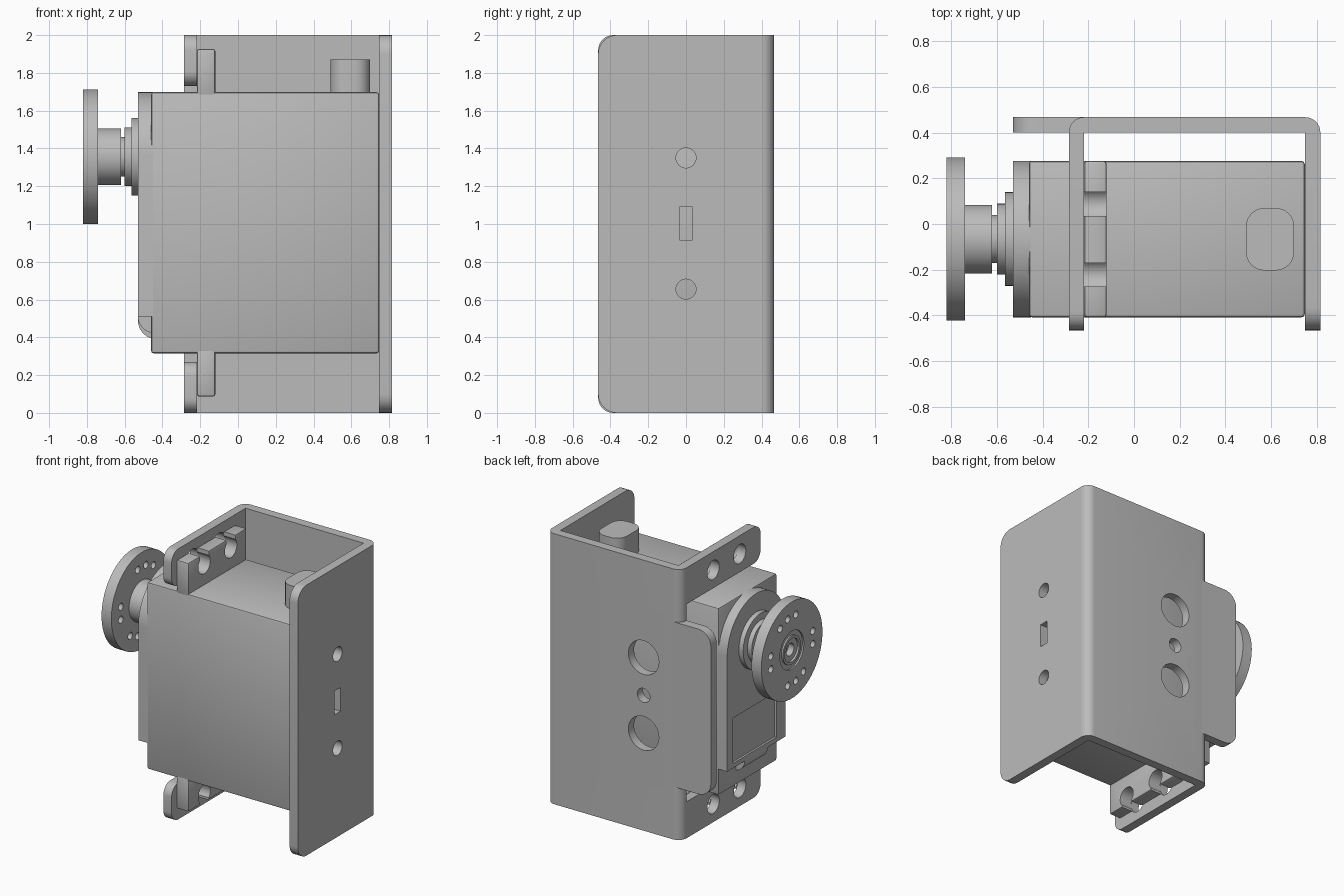
import bpy, bmesh, math

if "Cube" in bpy.data.objects:
    bpy.data.objects.remove(bpy.data.objects["Cube"])

grey = bpy.data.materials.new("light_grey")
grey.diffuse_color = (0.5, 0.5, 0.5, 1)
grey.use_nodes = True
grey.node_tree.nodes["Principled BSDF"].inputs["Base Color"].default_value = grey.diffuse_color
AY, AZ = -0.066, 1.356            # output shaft axis (y, z)


def finish(name, bm):
    bmesh.ops.recalc_face_normals(bm, faces=bm.faces)
    me = bpy.data.meshes.new(name)
    bm.to_mesh(me)
    bm.free()
    ob = bpy.data.objects.new(name, me)
    me.materials.append(grey)
    bpy.context.collection.objects.link(ob)
    return ob


def activate(ob):
    bpy.ops.object.select_all(action='DESELECT')
    ob.select_set(True)
    bpy.context.view_layer.objects.active = ob


def prism(name, pts, axis, a, b):
    """Extrude a 2D outline along an axis from a to b."""
    place = {'x': lambda u, v, w: (w, u, v),
             'y': lambda u, v, w: (u, w, v),
             'z': lambda u, v, w: (u, v, w)}[axis]
    bm = bmesh.new()
    lo, hi = [[bm.verts.new(place(u, v, w)) for u, v in pts] for w in (a, b)]
    bm.faces.new(lo)
    bm.faces.new(hi)
    n = len(pts)
    for i in range(n):
        j = (i + 1) % n
        bm.faces.new((lo[i], lo[j], hi[j], hi[i]))
    return finish(name, bm)


def arc(u, v, r, a0, a1, n=8):
    return [(u + r * math.cos(math.radians(a0 + (a1 - a0) * i / n)),
             v + r * math.sin(math.radians(a0 + (a1 - a0) * i / n))) for i in range(n + 1)]


def circle(u, v, r, n=32):
    return arc(u, v, r, 0, 360, n)[:-1]


def rrect(u0, u1, v0, v1, r=(0, 0, 0, 0)):
    """Rectangle with radii for corners (u0v0, u1v0, u1v1, u0v1)."""
    pts = []
    corners = ((u0, v0, 1, 1, 180), (u1, v0, -1, 1, 270), (u1, v1, -1, -1, 0), (u0, v1, 1, -1, 90))
    for (u, v, su, sv, a), k in zip(corners, r):
        pts += arc(u + su * k, v + sv * k, k, a, a + 90) if k else [(u, v)]
    return pts


def modify(ob, kind, **props):
    activate(ob)
    m = ob.modifiers.new(kind.lower(), kind)
    for k, v in props.items():
        setattr(m, k, v)
    bpy.ops.object.modifier_apply(modifier=m.name)


def cut(ob, axis, a, b, *outlines):
    for pts in outlines:
        c = prism("cutter", pts, axis, a, b)
        modify(ob, 'BOOLEAN', operation='DIFFERENCE', solver='EXACT', object=c)
        bpy.data.objects.remove(c)


def fillet(ob, w):
    modify(ob, 'BEVEL', width=w, segments=2, limit_method='ANGLE', angle_limit=math.radians(40))


# Bracket: back wall with bent outer corners, and its side tab
back = prism("bracket_back", rrect(-0.285, 0.815, 0.40, 0.467, (0, 0, 0.066, 0.066)), 'z', 0, 2)
cut(back, 'y', 0.3, 0.6, circle(0.02, 1.28, 0.125), circle(0.02, 0.72, 0.125), circle(0.02, 1.0, 0.052))
prism("bracket_tab", rrect(-0.53, -0.218, 0.39, 1.61, (0.1, 0, 0, 0.1)), 'y', 0.40, 0.467)

# Bracket: right wall with two holes and a slot
wall = prism("bracket_wall", rrect(-0.465, 0.40, 0, 2, (0.1, 0, 0, 0.1)), 'x', 0.747, 0.815)
cut(wall, 'x', 0.7, 0.9, circle(0, 1.35, 0.053), circle(0, 0.655, 0.053),
    rrect(-0.035, 0.035, 0.915, 1.09))

HOLE_Y = (0.088, -0.222)
for side, s in (("upper", 1), ("lower", -1)):
    # Bracket ears with screw holes
    z0, z1 = sorted((1 + s * 0.73, 1 + s * 1.0))
    ear = prism(f"bracket_ear_{side}", rrect(-0.465, 0.40, z0, z1, (0.08, 0, 0, 0.08)),
                'x', -0.285, -0.218)
    cut(ear, 'x', -0.4, -0.1, *[circle(y, 1 + s * 0.865, 0.07) for y in HOLE_Y])
    # Servo mounting ears with open keyhole slots
    z0, z1 = sorted((1.007 + s * 0.67, 1.007 + s * 0.92))
    lug = prism(f"servo_lug_{side}", rrect(-0.408, 0.276, z0, z1), 'x', -0.218, -0.12)
    fillet(lug, 0.012)
    for y in HOLE_Y:
        za, zb = sorted((1 + s * 0.85, 1 + s * 1.0))
        cut(lug, 'x', -0.4, 0, circle(y, 1 + s * 0.85, 0.07), rrect(y - 0.052, y + 0.052, za, zb))

# Servo case and top block
case = prism("servo_case", rrect(-0.408, 0.276, 0.315, 1.698), 'x', -0.46, 0.747)
fillet(case, 0.014)
prism("case_block", rrect(0.49, 0.70, -0.203, 0.07, (0.08,) * 4), 'z', 1.68, 1.87)

# Round-topped gear cover with a sunken panel
cover = prism("gear_cover", [(-0.408, 0.51), (0.276, 0.51)] + arc(AY, AZ, 0.342, 0, 180, 40),
              'x', -0.53, -0.45)
cut(cover, 'x', -0.6, -0.515, rrect(-0.30, 0.21, 0.545, 0.88))

# Cable exit below the cover
prism("cable_exit", [(-0.44, 0.512)] + arc(-0.44, 0.512, 0.09, 180, 270, 10) + [(-0.43, 0.422), (-0.43, 0.512)],
      'y', -0.2, 0.07)

# Output shaft: stepped collars
for i, (r, a, b) in enumerate(((0.205, -0.565, -0.52), (0.155, -0.60, -0.56), (0.105, -0.63, -0.595))):
    prism(f"shaft_collar_{i + 1}", circle(AY, AZ, r, 48), 'x', a, b)

# Horn: turned disc and hub with a recessed centre and bore
profile = [(-0.76, 0), (-0.76, 0.045), (-0.805, 0.045), (-0.805, 0.085), (-0.82, 0.085),
           (-0.82, 0.105), (-0.808, 0.105), (-0.808, 0.14), (-0.82, 0.14),
           (-0.82, 0.357), (-0.74, 0.357), (-0.74, 0.15), (-0.62, 0.15), (-0.62, 0)]
bm = bmesh.new()
vs = [bm.verts.new((x, AY, AZ + r)) for x, r in profile]
es = [bm.edges.new(p) for p in zip(vs, vs[1:])]
bmesh.ops.spin(bm, geom=vs + es, cent=(0, AY, AZ), axis=(1, 0, 0), angle=math.tau, steps=64)
bmesh.ops.remove_doubles(bm, verts=bm.verts, dist=1e-4)
horn = finish("horn", bm)
# Ring of small screw holes
cut(horn, 'x', -0.9, -0.7, *[circle(AY + 0.25 * math.cos(math.radians(a)), AZ + 0.25 * math.sin(math.radians(a)), 0.026, 16)
                             for a in (-11, 11, 57, 79, 101, 169, 191, 237, 259, 281)])

for ob in list(bpy.data.objects):
    activate(ob)
    bpy.ops.object.shade_smooth_by_angle(angle=math.radians(30))
